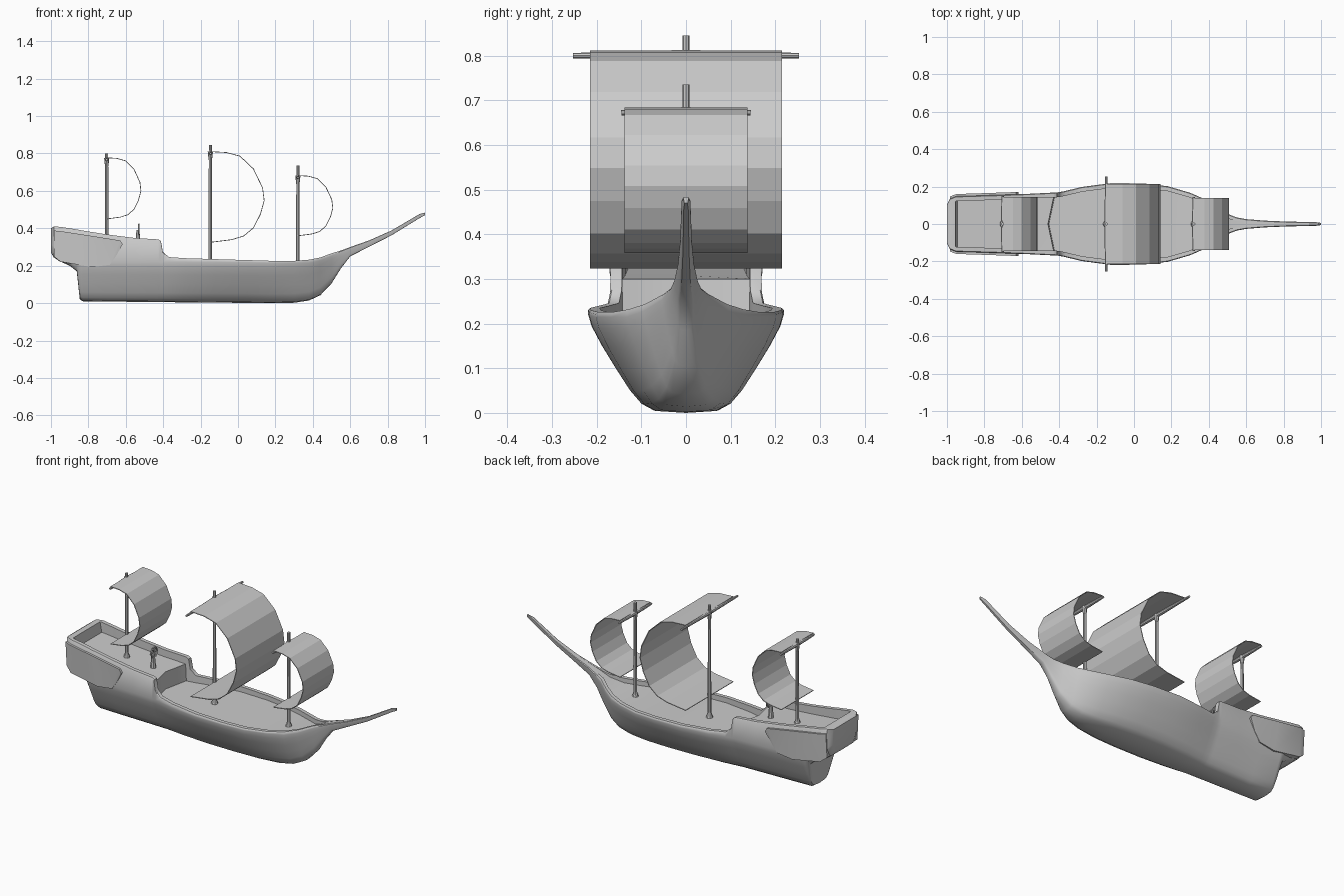
import bpy, bmesh, math
from mathutils import Vector

if "Cube" in bpy.data.objects:
    bpy.data.objects.remove(bpy.data.objects["Cube"])


def make(name, verts, faces, smooth=None):
    me = bpy.data.meshes.new(name)
    bm = bmesh.new()
    vs = [bm.verts.new(v) for v in verts]
    for f in faces:
        bm.faces.new([vs[i] for i in f])
    bmesh.ops.recalc_face_normals(bm, faces=bm.faces)
    bm.to_mesh(me)
    bm.free()
    ob = bpy.data.objects.new(name, me)
    bpy.context.collection.objects.link(ob)
    if smooth:
        bpy.ops.object.select_all(action='DESELECT')
        ob.select_set(True)
        bpy.context.view_layer.objects.active = ob
        bpy.ops.object.shade_smooth_by_angle(angle=math.radians(smooth))
    return ob


def rod(name, a, b, r1, r2, n=8):
    a, b = Vector(a), Vector(b)
    q = (b - a).to_track_quat('Z', 'Y')
    verts = []
    for c, r in ((a, r1), (b, r2)):
        for i in range(n):
            t = 2 * math.pi * i / n
            verts.append(c + q @ Vector((r * math.cos(t), r * math.sin(t), 0)))
    faces = [(i, (i + 1) % n, n + (i + 1) % n, n + i) for i in range(n)]
    faces += [tuple(range(n)), tuple(range(n, 2 * n))]
    return make(name, verts, faces, 40)


# Hull stations: x, half width, rim z, bottom z, deck z
STATIONS = [
    (-1.0, .105, .400, .270, .400), (-.985, .135, .410, .245, .410),
    (-.955, .147, .408, .224, .408), (-.945, .149, .407, .220, .350),
    (-.90, .150, .400, .200, .345), (-.862, .151, .394, .170, .340),
    (-.846, .151, .391, .020, .338), (-.83, .152, .388, .010, .336),
    (-.70, .156, .367, .008, .322), (-.55, .162, .348, .007, .308),
    (-.43, .168, .341, .006, .300), (-.425, .168, .340, .006, .205),
    (-.412, .169, .332, .006, .205), (-.402, .170, .275, .006, .205),
    (-.37, .176, .246, .005, .205), (-.28, .198, .240, .004, .205),
    (-.12, .219, .235, .003, .205), (.05, .217, .230, .001, .203),
    (.18, .202, .226, .0, .200), (.30, .167, .226, .002, .200),
    (.38, .132, .232, .014, .206), (.44, .095, .244, .042, .218),
    (.50, .054, .266, .105, .250), (.55, .035, .281, .185, .279),
    (.60, .026, .300, .250, .299), (.70, .018, .335, .301, .335),
    (.82, .013, .388, .362, .388), (.97, .010, .476, .454, .476),
    (1.0, .006, .484, .470, .484)]
# Cross-section below the knuckle: height fraction, width fraction
SECTION = [(1, 1), (.88, .965), (.68, .86), (.45, .72), (.23, .58), (.09, .46), (.02, .33)]


def hull_ring(x, w, zt, zb, zd):
    if x > .3:
        k, power = .92, (.6 if x > .58 else 1)
    elif zb > .15:
        k, power = .35, .3
    else:
        k, power = min(.95, (.22 - zb) / (zt - zb)), 1
    wi = max(w - .026, w * .5)
    half = [(wi, zd), (wi, zt), (w - .004, zt), (w, zt - .005)]
    half += [(w * f ** power, zb + (zt - zb) * k * h) for h, f in SECTION]
    # deck break bows slightly aft at the centre
    dx = -.03 if -.44 < x < -.42 else 0
    ring = [(x + dx, 0, zd)] + [(x, y, z) for y, z in half] + [(x, 0, zb)]
    return ring + [(x, -y, z) for y, z in reversed(half)]


verts, faces = [], []
for s in STATIONS:
    verts += hull_ring(*s)
n = len(verts) // len(STATIONS)
for i in range(len(STATIONS) - 1):
    for j in range(n):
        k = (j + 1) % n
        faces.append((i * n + j, i * n + k, i * n + n + k, i * n + n + j))
faces += [tuple(range(n)), tuple(range(len(verts) - n, len(verts)))]
make("hull", verts, faces, 40)


def half_width(x):
    for a, b in zip(STATIONS, STATIONS[1:]):
        if a[0] <= x <= b[0]:
            return a[1] + (b[1] - a[1]) * (x - a[0]) / (b[0] - a[0])


# Raised stern gallery on each side
OUTLINE = [(-.985, .388), (-.95, .385), (-.80, .362), (-.63, .335), (-.617, .315),
           (-.65, .255), (-.685, .205), (-.78, .192), (-.95, .222), (-.985, .25)]
for side, label in ((1, "left"), (-1, "right")):
    m = len(OUTLINE)
    vs = []
    for off in (.012, -.018):
        vs += [(x, side * (half_width(x) + off - (.01 if z < .26 else 0)), z) for x, z in OUTLINE]
    fs = [(i, (i + 1) % m, m + (i + 1) % m, m + i) for i in range(m)]
    for o in (0, m):
        fs += [(o + i, o + i + 1, o + m - 2 - i, o + m - 1 - i) for i in range(m // 2 - 1)]
    make("stern_gallery_" + label, vs, fs, 35)

# Sail profile: forward bulge fraction, height fraction
SAIL = [(0, 1), (.3, .99), (.55, .95), (.8, .81), (.97, .60), (1, .46),
        (.93, .31), (.8, .16), (.62, .07), (.4, .03), (0, 0)]
# name, x, mast foot, mast top, sail top, sail bottom, bulge, half width, yard half length
RIGS = [("mizzen", -.702, .31, .80, .777, .450, .183, .145, .150),
        ("main", -.148, .20, .845, .810, .325, .288, .215, .253),
        ("fore", .320, .19, .735, .682, .360, .187, .138, .145)]
for name, x, foot, top, z1, z0, bulge, hw, yard in RIGS:
    rod(name + "_mast", (x, 0, foot), (x, 0, top), .010, .008)
    rod(name + "_mast_foot", (x, 0, foot), (x, 0, foot + .035), .020, .010)
    rod(name + "_mast_collar", (x, 0, z1 - .045), (x, 0, z1), .009, .014)
    for side, label in ((1, "left"), (-1, "right")):
        rod(name + "_yard_" + label, (x, 0, z1 - .008), (x, side * yard, z1 - .010), .011, .006)
    vs = [(x + u * bulge, s * hw, z0 + v * (z1 - z0)) for u, v in SAIL for s in (-1, 1)]
    fs = [(2 * i, 2 * i + 1, 2 * i + 3, 2 * i + 2) for i in range(len(SAIL) - 1)]
    sail = make(name + "_sail", vs, fs)
    sol = sail.modifiers.new("thickness", 'SOLIDIFY')
    sol.thickness = .004
    sol.offset = 0

# Steering wheel on its stand
rod("wheel_stand", (-.535, 0, .30), (-.535, 0, .39), .016, .008)
bpy.ops.mesh.primitive_torus_add(major_segments=16, minor_segments=6, major_radius=.026,
                                 minor_radius=.005, location=(-.53, 0, .395),
                                 rotation=(0, math.pi / 2, 0))
bpy.context.object.name = "steering_wheel"
for i in range(3):
    a = math.pi * i / 3
    d = Vector((0, math.cos(a), math.sin(a))) * .034
    c = Vector((-.53, 0, .395))
    rod("wheel_spoke_%d" % (i + 1), c - d, c + d, .003, .003, 6)
